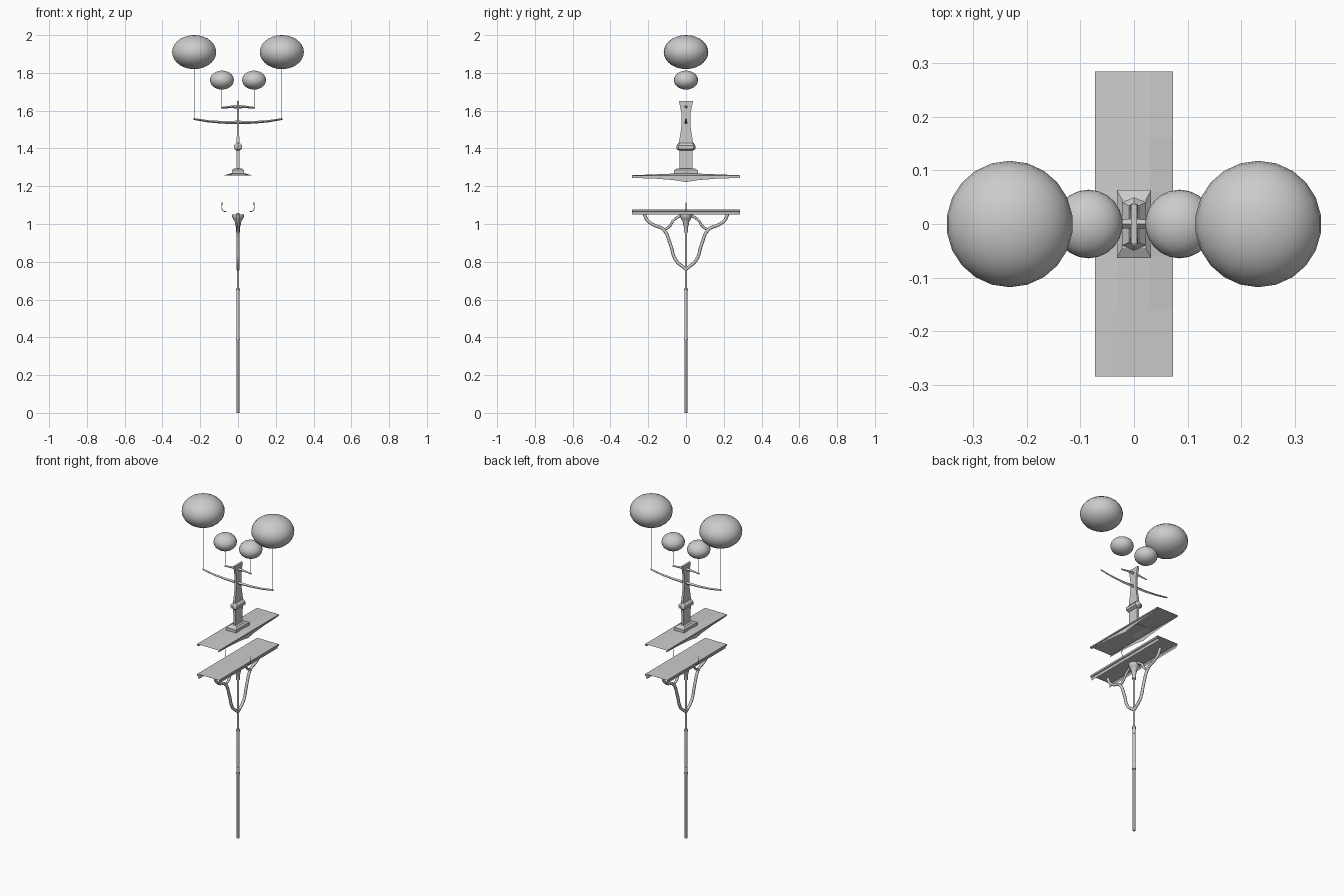
import bpy, math
from mathutils import Vector

if "Cube" in bpy.data.objects:
    bpy.data.objects.remove(bpy.data.objects["Cube"])


def mesh(name, verts, faces, smooth=False):
    me = bpy.data.meshes.new(name)
    me.from_pydata(verts, [], faces)
    me.update()
    ob = bpy.data.objects.new(name, me)
    bpy.context.collection.objects.link(ob)
    if smooth:
        bpy.context.view_layer.objects.active = ob
        ob.select_set(True)
        bpy.ops.object.shade_smooth_by_angle(angle=math.radians(40))
        ob.select_set(False)
    return ob


def loft(name, rings, smooth=False):
    """Skin a stack of equal-sized vertex rings and cap both ends."""
    n = len(rings[0])
    verts = [v for r in rings for v in r]
    faces = [(i * n + j, i * n + (j + 1) % n, (i + 1) * n + (j + 1) % n, (i + 1) * n + j)
             for i in range(len(rings) - 1) for j in range(n)]
    faces += [tuple(range(n))[::-1], tuple(range(len(verts) - n, len(verts)))]
    return mesh(name, verts, faces, smooth)


def rect(z, hx, hy):
    return [(-hx, -hy, z), (hx, -hy, z), (hx, hy, z), (-hx, hy, z)]


def hexa(z, hx, hy, tip):
    return [(0, -tip, z), (hx, -hy, z), (hx, hy, z), (0, tip, z), (-hx, hy, z), (-hx, -hy, z)]


def circle(z, r, n=12):
    return [(r * math.cos(2 * math.pi * i / n), r * math.sin(2 * math.pi * i / n), z) for i in range(n)]


def sheet(name, rows):
    n = len(rows[0])
    faces = [(i * n + j, (i + 1) * n + j, (i + 1) * n + j + 1, i * n + j + 1)
             for i in range(len(rows) - 1) for j in range(n - 1)]
    return mesh(name, [v for r in rows for v in r], faces)


def tube(name, pts, radius, res=2):
    cu = bpy.data.curves.new(name, 'CURVE')
    cu.dimensions = '3D'
    cu.bevel_depth = radius
    cu.bevel_resolution = res
    cu.use_fill_caps = True
    cu.resolution_u = 5
    sp = cu.splines.new('BEZIER')
    sp.bezier_points.add(len(pts) - 1)
    for bp, p in zip(sp.bezier_points, pts):
        bp.co = Vector(p)
        bp.handle_left_type = bp.handle_right_type = 'AUTO'
    ob = bpy.data.objects.new(name, cu)
    bpy.context.collection.objects.link(ob)
    return ob


# stepped pole with rings and a flared capital
pole = [(0, .007), (.385, .007), (.385, .011), (.395, .011), (.395, .009), (.43, .009),
        (.43, .008), (.61, .008), (.61, .009), (.645, .009), (.645, .011), (.655, .011),
        (.66, .0065), (.955, .0065), (.955, .011), (.985, .011), (.99, .014), (1.01, .016),
        (1.03, .027), (1.035, .031), (1.05, .031)]
loft("pole", [circle(z, r) for z, r in pole], True)

# branching braces under the lower canopy
for s, side in ((-1, "front"), (1, "back")):
    tube(side + "_brace", [(0, 0, .76), (0, s * .055, .81), (0, s * .082, .89), (0, s * .12, .972),
                           (0, s * .175, .997), (0, s * .205, 1.02), (0, s * .222, 1.055)], .0085)
    tube(side + "_inner_brace", [(0, s * .115, .97), (0, s * .09, .985), (0, s * .065, 1.02),
                                 (0, s * .03, 1.045)], .007)

# lower canopy: open trough with flanges
lower = [(-.062, 1.05), (-.065, 1.065), (-.072, 1.068), (-.072, 1.078),
         (.072, 1.078), (.072, 1.068), (.065, 1.065), (.062, 1.05)]
sheet("lower_canopy", [[(x, y, z) for x, z in lower] for y in (-.285, .285)])

# upper canopy: arched roof with pointed side flaps
rows = []
for y, top, drop in ((-.285, 1.258, 1.244), (-.16, 1.263, 1.24), (-.06, 1.267, 1.232), (0, 1.27, 1.222),
                     (.06, 1.267, 1.232), (.16, 1.263, 1.24), (.285, 1.258, 1.244)):
    prof = [(-.067, drop), (-.067, 1.25), (-.073, 1.25), (-.073, 1.258), (-.03, top), (0, top)]
    prof += [(-x, z) for x, z in prof[-2::-1]]
    rows.append([(x, y, z) for x, z in prof])
sheet("upper_canopy", rows)

# tower base, shaft and collar
loft("tower_base", [rect(1.265, .032, .063), rect(1.285, .032, .063),
                    rect(1.295, .022, .045)])
loft("tower_shaft", [rect(z, hx, hy) for z, hx, hy in
                     ((1.29, .007, .034), (1.42, .007, .036), (1.44, .007, .036), (1.5, .006, .026),
                      (1.545, .006, .023), (1.59, .006, .025), (1.65, .006, .037))])
loft("tower_collar", [hexa(1.39, .009, .034, .04), hexa(1.398, .022, .04, .05),
                      hexa(1.415, .022, .04, .05), hexa(1.43, .009, .034, .04)])


# tapered cross arms
def arm(name, stations):
    full = [(-x, z, r) for x, z, r in stations[:0:-1]] + stations
    loft(name, [[(x, -r, z), (x, 0, z - r), (x, r, z), (x, 0, z + r)] for x, z, r in full])


arm("lower_arm", [(0, 1.538, .009), (.08, 1.538, .007), (.16, 1.544, .006), (.235, 1.556, .005)])
arm("upper_arm", [(0, 1.62, .01), (.03, 1.621, .007), (.09, 1.615, .004)])

# globes on thin wires
for s, side in ((-1, "left"), (1, "right")):
    for size, x, z, r, h, low in (("large", .232, 1.91, .118, .09, 1.556),
                                  ("small", .085, 1.762, .064, .05, 1.617)):
        bpy.ops.mesh.primitive_uv_sphere_add(segments=22, ring_count=14, radius=1,
                                             location=(s * x, 0, z))
        g = bpy.context.object
        g.name = f"{side}_{size}_globe"
        g.scale = (r, r, h)
        bpy.ops.object.shade_smooth()
        tube(f"{side}_{size}_wire", [(s * x, 0, low), (s * x, 0, z - h)], .0012, 0)
    # small hooks beside the lower canopy
    tube(side + "_hook", [(s * .06, 0, 1.065), (s * .08, 0, 1.07), (s * .085, 0, 1.115)], .002, 0)
